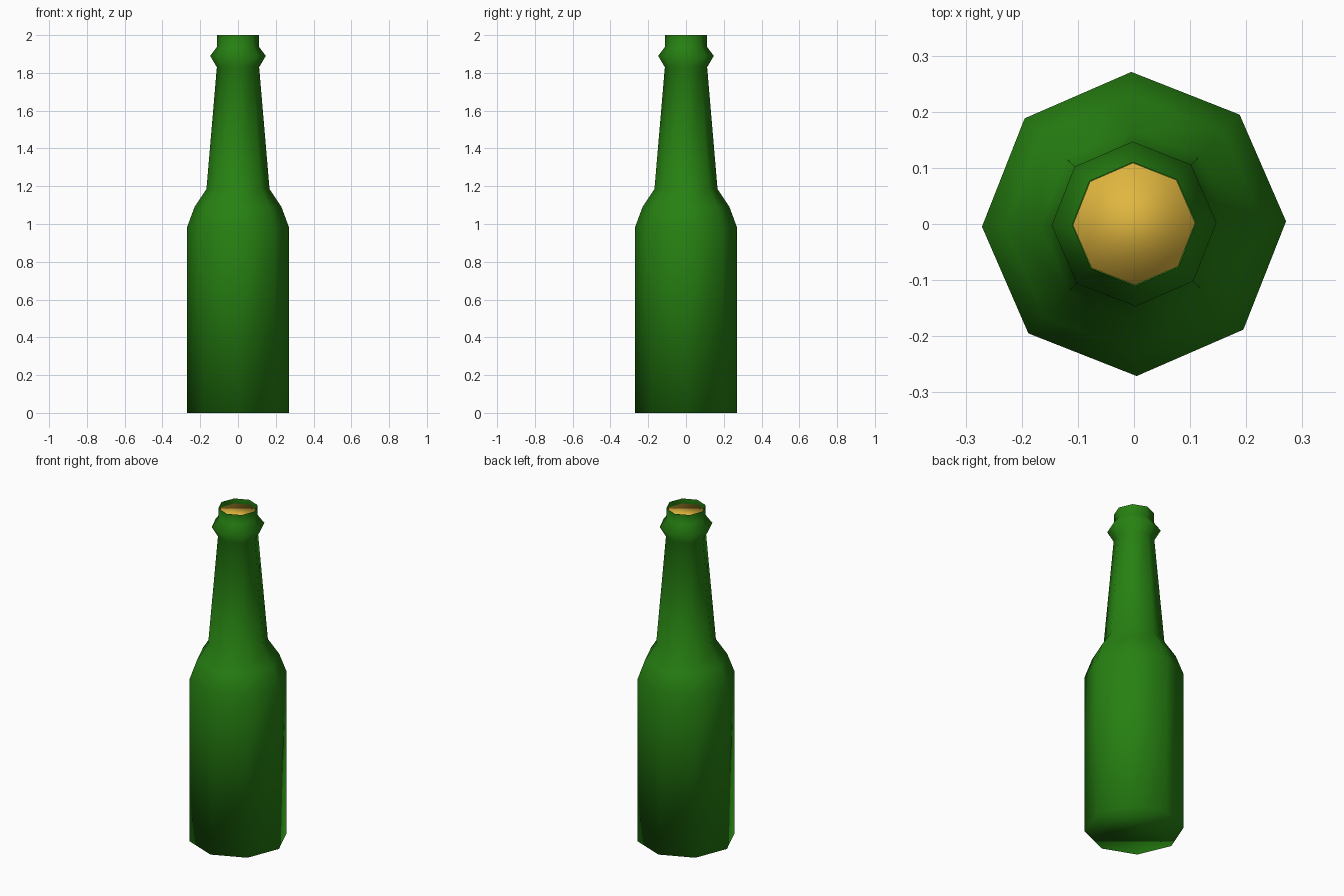
import bpy, bmesh
from math import cos, sin, pi, radians

if "Cube" in bpy.data.objects:
    bpy.data.objects.remove(bpy.data.objects["Cube"])

SIDES = 8
TURN = radians(1)


def lathe(name, profile, colour, cap_top):
    """Spin a (radius, height) profile into a smooth-shaded eight-sided body."""
    bm = bmesh.new()
    rings = []
    for r, z in profile:
        rings.append([bm.verts.new((r * cos(TURN + 2 * pi * i / SIDES),
                                    r * sin(TURN + 2 * pi * i / SIDES), z))
                      for i in range(SIDES)])
    for a, b in zip(rings, rings[1:]):
        for i in range(SIDES):
            j = (i + 1) % SIDES
            bm.faces.new((a[i], a[j], b[j], b[i]))
    bm.faces.new(rings[0][::-1])
    if cap_top:
        bm.faces.new(rings[-1])
    for f in bm.faces:
        f.smooth = True
    mesh = bpy.data.meshes.new(name)
    bm.to_mesh(mesh)
    bm.free()
    mat = bpy.data.materials.new(name + "_colour")
    mat.diffuse_color = colour
    mat.use_nodes = True
    mat.node_tree.nodes["Principled BSDF"].inputs["Base Color"].default_value = mat.diffuse_color
    mesh.materials.append(mat)
    obj = bpy.data.objects.new(name, mesh)
    bpy.context.collection.objects.link(obj)
    return obj


# glass: body, shoulder, tapered neck, collar ring and open lip
lathe("bottle_glass",
      [(0.271, 0), (0.271, 0.98), (0.23, 1.09), (0.167, 1.185),
       (0.112, 1.83), (0.147, 1.89), (0.11, 1.94), (0.11, 2.0)],
      (0.02, 0.22, 0.006, 1), False)

# golden filling just below the open lip
lathe("filling", [(0.109, 1.945), (0.109, 1.97)], (0.75, 0.47, 0.05, 1), True)
